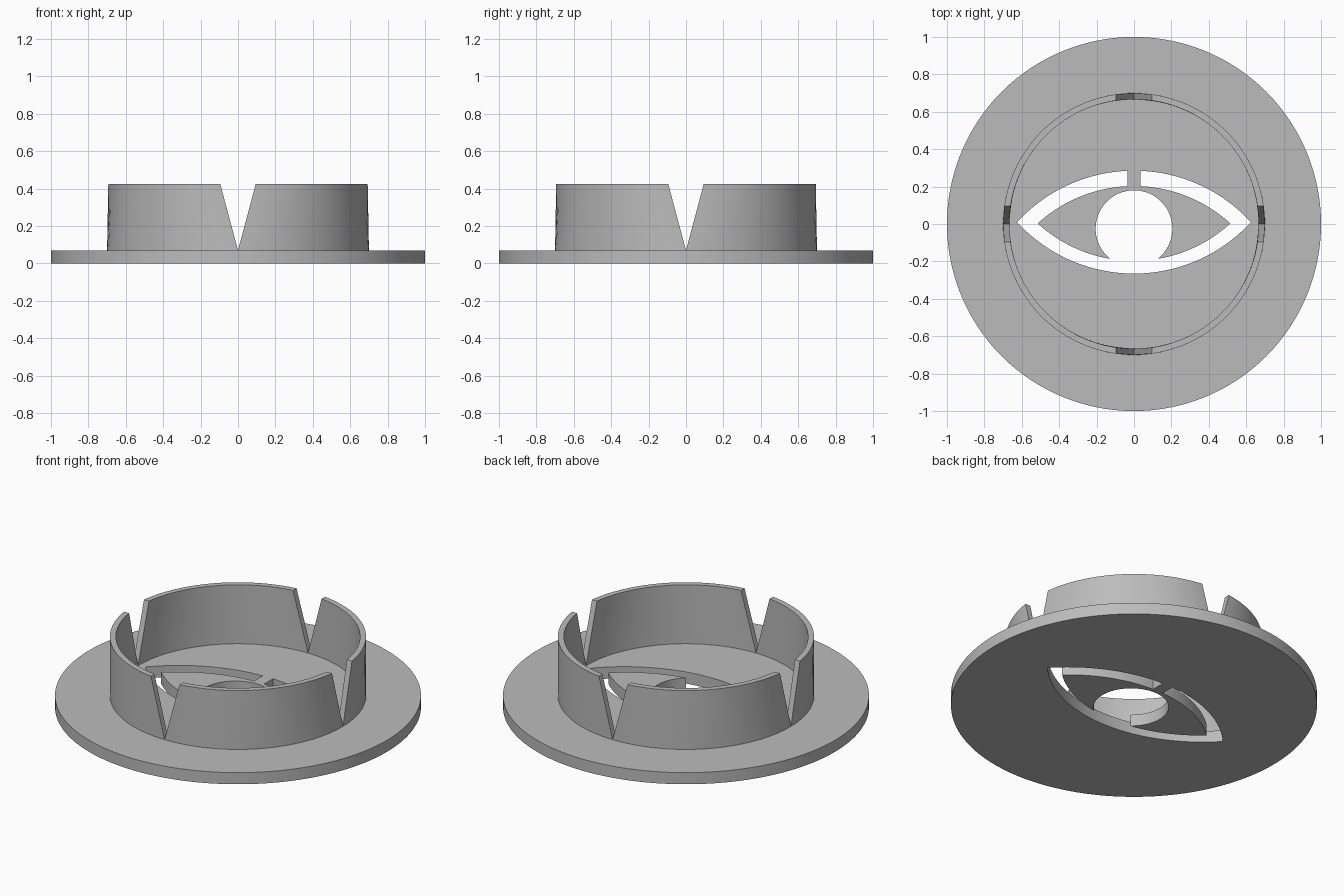
import bpy, bmesh, math

cube = bpy.data.objects.get("Cube")
if cube:
    bpy.data.objects.remove(cube)

PLATE_TOP, WALL_TOP = 0.07, 0.425
WALL_OUT, WALL_IN, NOTCH = 0.7, 0.667, 0.095
BRIDGE = 0.034

grey = bpy.data.materials.new("plain grey")
grey.use_nodes = True
colour = (0.5, 0.5, 0.5, 1)
grey.diffuse_color = colour
grey.node_tree.nodes["Principled BSDF"].inputs["Base Color"].default_value = colour


def finish(bm, name):
    bmesh.ops.recalc_face_normals(bm, faces=bm.faces)
    mesh = bpy.data.meshes.new(name)
    bm.to_mesh(mesh)
    bm.free()
    mesh.materials.append(grey)
    mesh.shade_smooth()
    mesh.set_sharp_from_angle(angle=math.radians(30))
    obj = bpy.data.objects.new(name, mesh)
    bpy.context.collection.objects.link(obj)
    return obj


def lid_arc(half, rise, y0, x_from, x_to, side, n=24):
    """Points on one eyelid arc, side +1 for the upper and -1 for the lower."""
    r = (half * half + rise * rise) / (2 * rise)
    xs = [x_from + (x_to - x_from) * i / n for i in range(n + 1)]
    return [(x, y0 + side * (math.sqrt(r * r - x * x) - r + rise)) for x in xs]


def circle_arc(r, y0, a_from, a_to, n):
    angles = [a_from + (a_to - a_from) * i / n for i in range(n + 1)]
    return [(r * math.cos(a), y0 + r * math.sin(a)) for a in angles]


# Eye-shaped opening: outer lids, then back around the iris and the open pupil
outer = (0.625, 0.275, 0.01)
inner = (0.515, 0.2, 0.003)
pupil_r, pupil_y, pupil_end = 0.205, -0.025, math.radians(-51)
pupil_x = pupil_r * math.cos(pupil_end)
opening = (
    lid_arc(*outer, BRIDGE, outer[0], 1)
    + lid_arc(*outer, outer[0], -outer[0], -1, 48)[1:]
    + lid_arc(*outer, -outer[0], -BRIDGE, 1)[1:]
    + lid_arc(*inner, -BRIDGE, -inner[0], 1)
    + lid_arc(*inner, -inner[0], -pupil_x, -1)[1:-1]
    + circle_arc(pupil_r, pupil_y, math.pi - pupil_end, pupil_end, 48)
    + lid_arc(*inner, pupil_x, inner[0], -1)[1:]
    + lid_arc(*inner, inner[0], BRIDGE, 1)[1:]
)
rim = circle_arc(1, 0, 0, math.tau, 128)[:-1]

# Base plate with the opening through it
bm = bmesh.new()
for loop in (rim, opening):
    verts = [bm.verts.new((x, y, 0)) for x, y in loop]
    for a, b in zip(verts, verts[1:] + verts[:1]):
        bm.edges.new((a, b))
bmesh.ops.triangle_fill(bm, edges=bm.edges[:], use_beauty=True)
up = bmesh.ops.extrude_face_region(bm, geom=bm.faces[:])["geom"]
bmesh.ops.translate(bm, vec=(0, 0, PLATE_TOP),
                    verts=[v for v in up if isinstance(v, bmesh.types.BMVert)])
finish(bm, "base_plate")


# Upright collar: four curved walls parted by V notches
def collar_wall(name, turn, n=32):
    bm = bmesh.new()
    corners = ((WALL_IN, PLATE_TOP, 0), (WALL_OUT, PLATE_TOP, 0),
               (WALL_OUT, WALL_TOP, NOTCH), (WALL_IN, WALL_TOP, NOTCH))
    rows = []
    for i in range(n + 1):
        row = []
        for r, z, gap in corners:
            start = math.asin(gap / r)
            a = turn + start + (math.pi / 2 - 2 * start) * i / n
            row.append(bm.verts.new((r * math.cos(a), r * math.sin(a), z)))
        rows.append(row)
    for p, q in zip(rows, rows[1:]):
        for k in range(4):
            m = (k + 1) % 4
            bm.faces.new((p[k], p[m], q[m], q[k]))
    bm.faces.new(rows[0])
    bm.faces.new(rows[-1])
    finish(bm, name)


for i, place in enumerate(("back_left", "back_right", "front_right", "front_left")):
    collar_wall("collar_wall_" + place, i * math.pi / 2)
